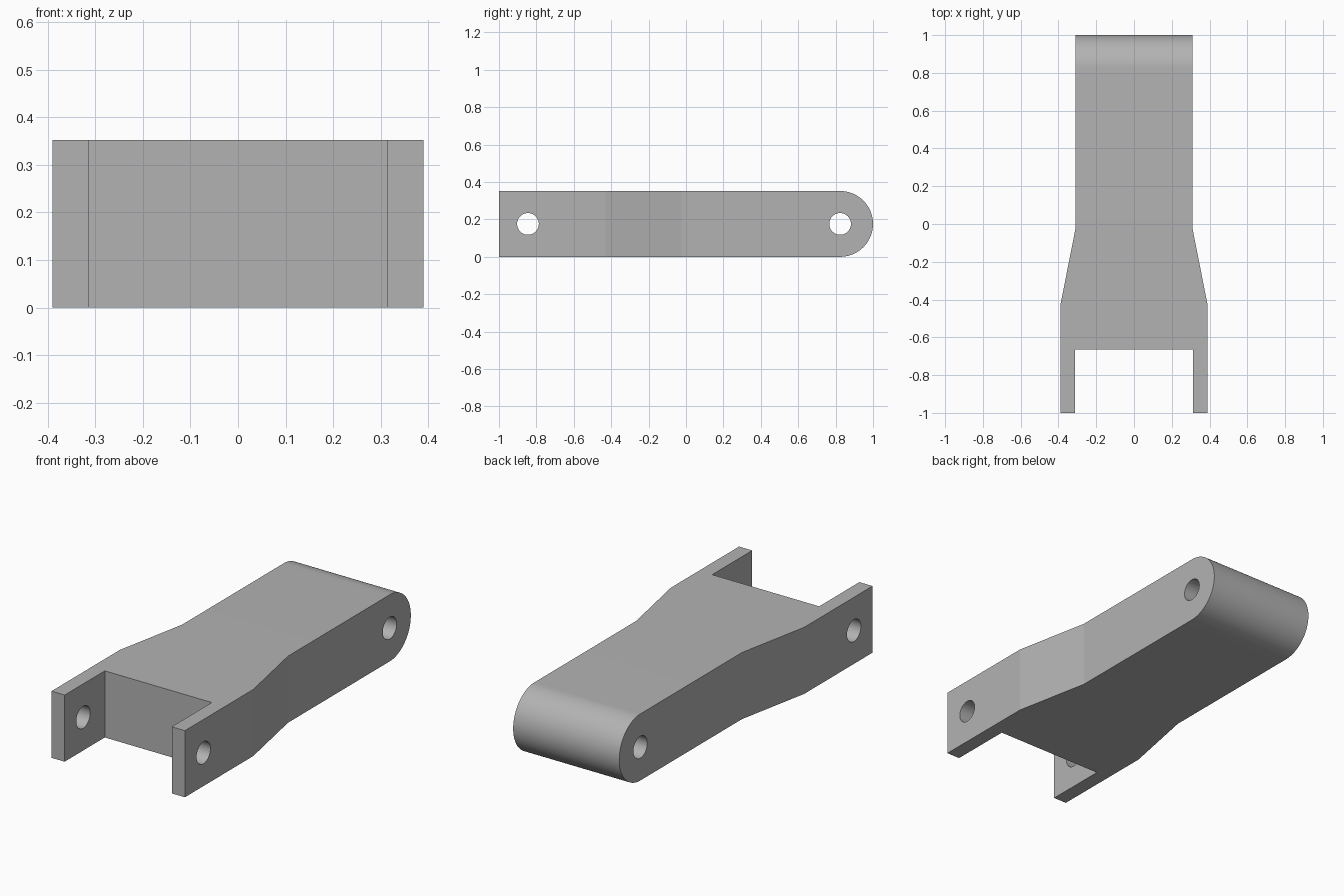
import bpy, bmesh
from math import sin, cos, pi, radians
from mathutils import Vector

cube = bpy.data.objects.get("Cube")
if cube:
    bpy.data.objects.remove(cube, do_unlink=True)

HEIGHT = 0.352
MID = HEIGHT / 2
PIVOT_Y = 1 - MID          # centre of the rounded end
FORK_Y = -0.845            # centre of the fork holes
HOLE_R = 0.058

grey = bpy.data.materials.new("plain grey")
grey.use_nodes = True
colour = (0.45, 0.45, 0.45, 1)
grey.diffuse_color = colour
grey.node_tree.nodes["Principled BSDF"].inputs["Base Color"].default_value = colour


def prism(name, outline, sweep):
    """Extrude a closed outline along the sweep vector."""
    bm = bmesh.new()
    face = bm.faces.new([bm.verts.new(p) for p in outline])
    moved = bmesh.ops.extrude_face_region(bm, geom=[face])["geom"]
    bmesh.ops.translate(bm, vec=Vector(sweep),
                        verts=[g for g in moved if isinstance(g, bmesh.types.BMVert)])
    bmesh.ops.recalc_face_normals(bm, faces=bm.faces)
    mesh = bpy.data.meshes.new(name)
    bm.to_mesh(mesh)
    bm.free()
    mesh.materials.append(grey)
    obj = bpy.data.objects.new(name, mesh)
    bpy.context.collection.objects.link(obj)
    return obj


def arc(y, radius, start, end, steps):
    """Points of an arc in the side plane, left of the part."""
    angles = [start + (end - start) * i / steps for i in range(steps + 1)]
    return [(-0.5, y + radius * cos(a), MID + radius * sin(a)) for a in angles]


def combine(target, tool, operation):
    tool.hide_render = True
    mod = target.modifiers.new(operation.title(), 'BOOLEAN')
    mod.operation, mod.object, mod.solver = operation, tool, 'EXACT'
    bpy.context.view_layer.objects.active = target
    bpy.ops.object.modifier_apply(modifier=mod.name)
    bpy.data.objects.remove(tool, do_unlink=True)


# Plan outline: wide fork, taper, narrow arm (half, then mirrored)
half = [(0.313, -0.665), (0.313, -1), (0.39, -1), (0.39, -0.43),
        (0.31, -0.025), (0.31, 1.1)]
plan = half + [(-x, y) for x, y in reversed(half)]
link = prism("link_arm", [(x, y, -0.1) for x, y in plan], (0, 0, 0.6))

# Side outline: square fork end, rounded pivot end
side = [(-0.5, -1.1, HEIGHT), (-0.5, -1.1, 0)] + arc(PIVOT_Y, MID, -pi / 2, pi / 2, 40)
combine(link, prism("side_profile", side, (1, 0, 0)), 'INTERSECT')

# Trim the fork ends flush and drill the pin holes
for y in (FORK_Y, PIVOT_Y):
    circle = arc(y, HOLE_R, 0, 2 * pi, 48)[:-1]
    combine(link, prism("pin_hole", circle, (1, 0, 0)), 'DIFFERENCE')

# Smooth the round surfaces, keep the taper creases sharp
bpy.ops.object.select_all(action='DESELECT')
link.select_set(True)
bpy.context.view_layer.objects.active = link
bpy.ops.object.shade_smooth_by_angle(angle=radians(9))
